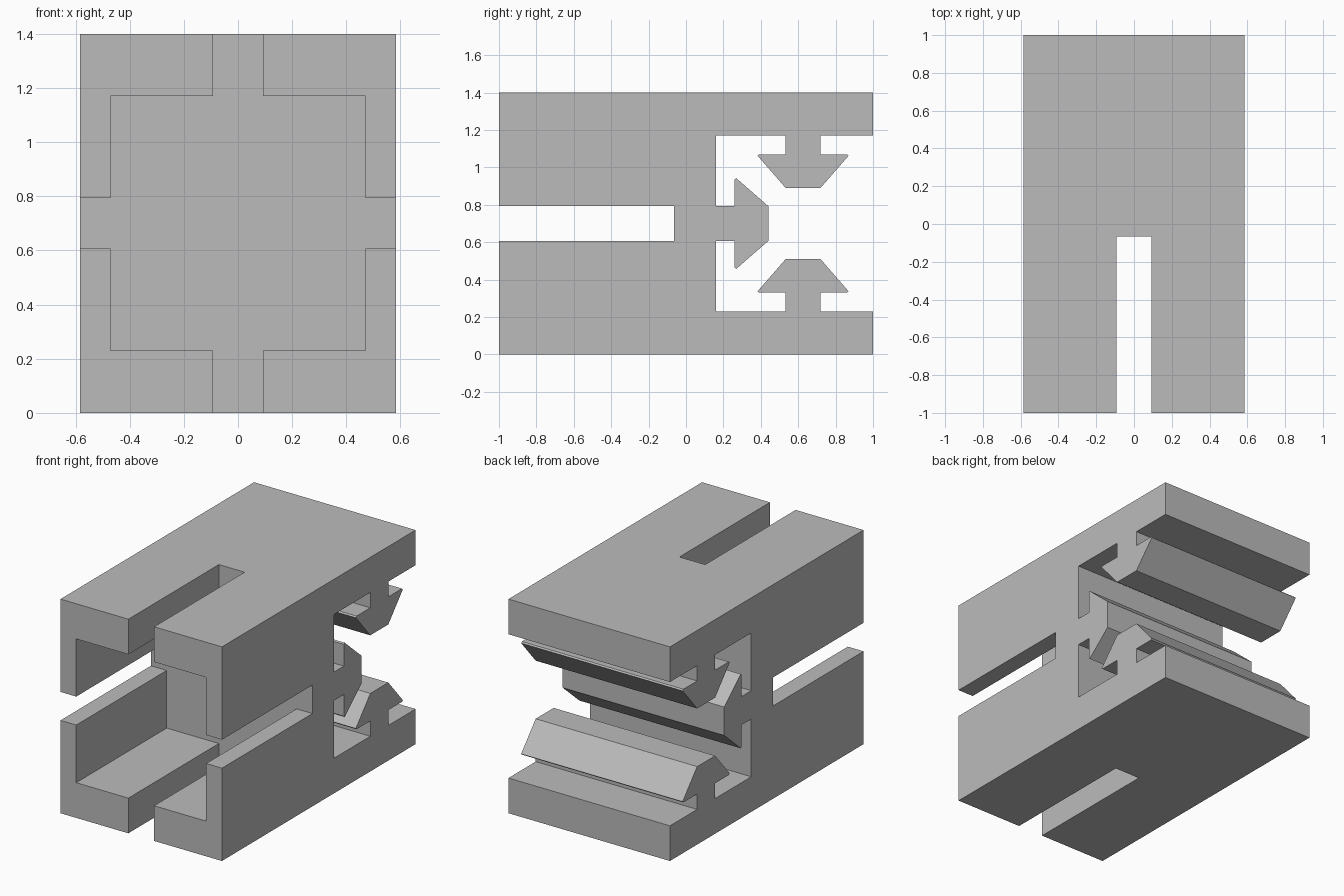
import bpy
import bmesh
from mathutils import Vector

cube = bpy.data.objects.get("Cube")
if cube:
    bpy.data.objects.remove(cube, do_unlink=True)

HALF_W, HEIGHT = 0.584, 1.4
MID_Z = HEIGHT / 2
WALL_Y = 0.16          # floor of the rear channel
POCKET_Y = -0.065      # floor of the front pocket
LIP = 0.23             # thickness of top and bottom plates
SLOT = 0.186           # width of the slots and rail stems

grey = bpy.data.materials.new("plain grey")
grey.use_nodes = True
grey.diffuse_color = (0.5, 0.5, 0.5, 1)
grey.node_tree.nodes["Principled BSDF"].inputs["Base Color"].default_value = (0.5, 0.5, 0.5, 1)


def rail(origin, along, out):
    """Arrow-shaped rail section: stem, barbs and flat nose."""
    half = [(-SLOT / 2, 0), (-SLOT / 2, 0.1), (-0.235, 0.1), (-0.243, 0.108), (-SLOT / 2, 0.28)]
    section = half + [(-a, b) for a, b in reversed(half)]
    return [Vector(origin) + Vector(along) * a + Vector(out) * b for a, b in section]


def extrude_x(name, section):
    """Extrude a (y, z) section across the full width."""
    bm = bmesh.new()
    face = bm.faces.new([bm.verts.new((-HALF_W, y, z)) for y, z in section])
    new = bmesh.ops.extrude_face_region(bm, geom=[face])["geom"]
    verts = [v for v in new if isinstance(v, bmesh.types.BMVert)]
    bmesh.ops.translate(bm, vec=(2 * HALF_W, 0, 0), verts=verts)
    bmesh.ops.recalc_face_normals(bm, faces=bm.faces)
    mesh = bpy.data.meshes.new(name)
    bm.to_mesh(mesh)
    bm.free()
    obj = bpy.data.objects.new(name, mesh)
    mesh.materials.append(grey)
    bpy.context.collection.objects.link(obj)
    return obj


def cut_front(body, name, width, height):
    """Cut a centred rectangular opening from the front to the pocket floor."""
    depth = POCKET_Y + 1.2
    bpy.ops.mesh.primitive_cube_add(size=1, location=(0, POCKET_Y - depth / 2, MID_Z))
    cutter = bpy.context.object
    cutter.name = name
    cutter.scale = (width, depth, height)
    cutter.data.materials.append(grey)
    cutter.hide_render = True
    mod = body.modifiers.new(name, "BOOLEAN")
    mod.operation = "DIFFERENCE"
    mod.solver = "EXACT"
    mod.object = cutter
    bpy.context.view_layer.objects.active = body
    bpy.ops.object.modifier_apply(modifier=name)
    bpy.data.objects.remove(cutter, do_unlink=True)


# Side outline with three rails in the rear channel
RAIL_Y = 0.626
outline = [(-1, 0), (1, 0), (1, LIP)]
outline += rail((RAIL_Y, LIP), (-1, 0), (0, 1))
outline += [(WALL_Y, LIP)]
outline += rail((WALL_Y, MID_Z), (0, 1), (1, 0))
outline += [(WALL_Y, HEIGHT - LIP)]
outline += rail((RAIL_Y, HEIGHT - LIP), (1, 0), (0, -1))
outline += [(1, HEIGHT - LIP), (1, HEIGHT), (-1, HEIGHT)]
body = extrude_x("connector_block", outline)

# Front pocket and the crossing slots
cut_front(body, "pocket_cutter", 0.94, HEIGHT - 2 * LIP)
cut_front(body, "vertical_slot_cutter", SLOT, 2)
cut_front(body, "side_slot_cutter", 2, SLOT)
